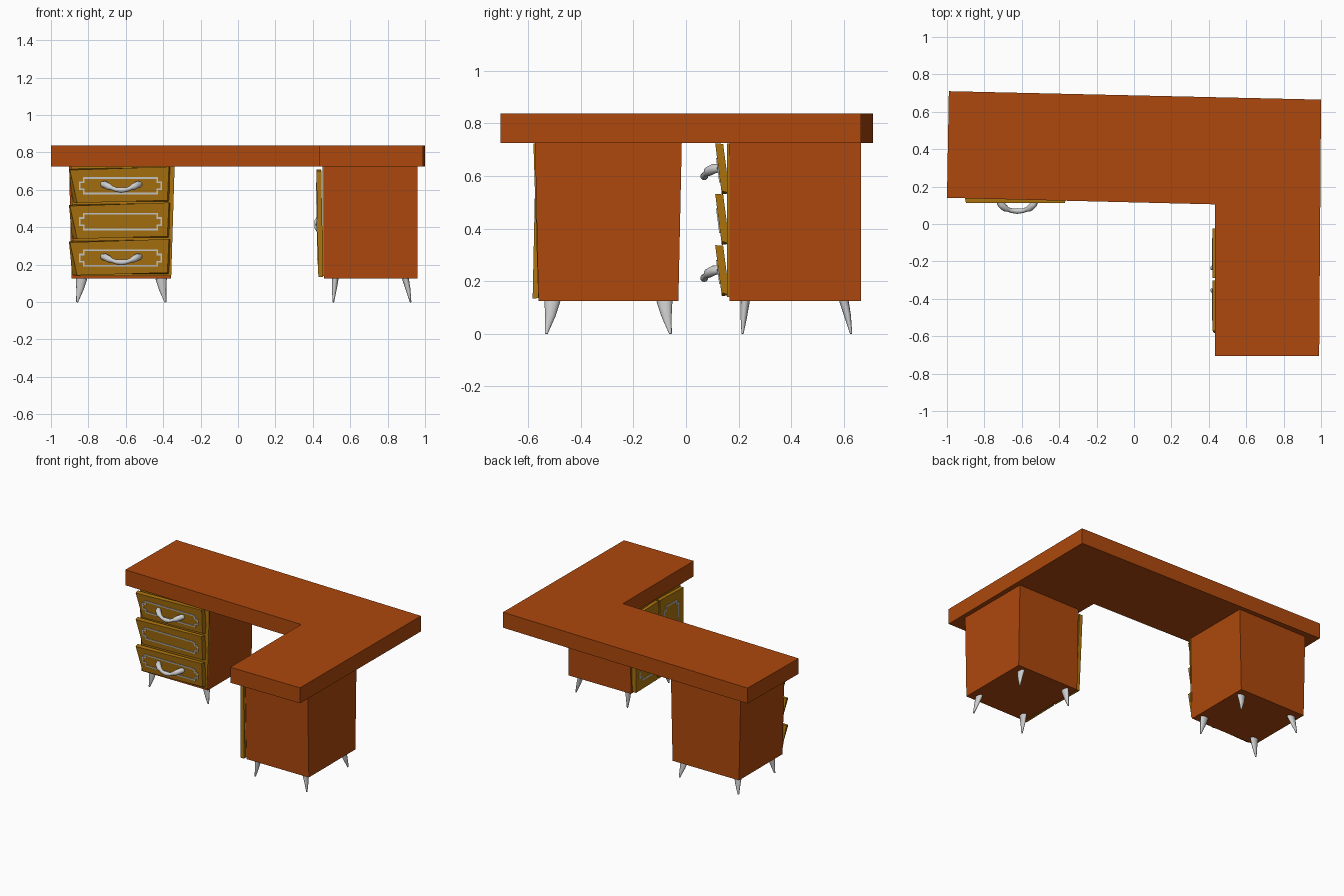
import bpy, bmesh, math
from mathutils import Vector, Matrix

if "Cube" in bpy.data.objects:
    bpy.data.objects.remove(bpy.data.objects["Cube"])


def mat(name, rgb):
    m = bpy.data.materials.new(name)
    m.diffuse_color = (*rgb, 1)
    m.use_nodes = True
    m.node_tree.nodes["Principled BSDF"].inputs["Base Color"].default_value = m.diffuse_color
    return m


ORANGE = mat("orange wood", (0.42, 0.065, 0.004))
YELLOW = mat("ochre wood", (0.42, 0.175, 0.0045))
SILVER = mat("silver metal", (0.62, 0.62, 0.62))


def finish(name, bm, material, xf, smooth=False):
    bmesh.ops.recalc_face_normals(bm, faces=bm.faces[:])
    me = bpy.data.meshes.new(name)
    bm.to_mesh(me)
    bm.free()
    me.materials.append(material)
    for p in me.polygons:
        p.use_smooth = smooth
    ob = bpy.data.objects.new(name, me)
    ob.matrix_world = xf
    bpy.context.collection.objects.link(ob)
    return ob


def loft(name, a, b, material, xf=Matrix(), ring=False):
    """Solid between two matching outlines."""
    bm = bmesh.new()
    va, vb = [bm.verts.new(p) for p in a], [bm.verts.new(p) for p in b]
    n = len(va)
    for i in range(n):
        j = (i + 1) % n
        bm.faces.new((va[i], va[j], vb[j], vb[i]))
    bm.faces.new(va)
    bm.faces.new(vb)
    return finish(name, bm, material, xf)


def tube(name, pts, radii, ref, xf, sides=12):
    """Tapered elliptical tube along a path."""
    bm = bmesh.new()
    pts, ref, rings = [Vector(p) for p in pts], Vector(ref), []
    for i, (p, (ru, rv)) in enumerate(zip(pts, radii)):
        t = (pts[min(i + 1, len(pts) - 1)] - pts[max(i - 1, 0)]).normalized()
        u = t.cross(ref).normalized()
        v = u.cross(t)
        rings.append([bm.verts.new(p + u * ru * math.cos(k * math.tau / sides)
                                   + v * rv * math.sin(k * math.tau / sides))
                      for k in range(sides)])
    for r, s in zip(rings, rings[1:]):
        for k in range(sides):
            m = (k + 1) % sides
            bm.faces.new((r[k], r[m], s[m], s[k]))
    bm.faces.new(rings[0])
    bm.faces.new(rings[-1])
    ob = finish(name, bm, material=SILVER, xf=xf, smooth=True)
    for p in ob.data.polygons:
        p.use_smooth = len(p.vertices) == 4


def inlay(name, place, cx, cz, w, h, n, xf, t=0.009):
    """Thin notched outline; place(x, z, out) maps onto the front panel."""
    outer, inner = [], []
    for sx, sz in ((1, 1), (-1, 1), (-1, -1), (1, -1)):
        corner = [(w, h - n), (w - n, h - n), (w - n, h)]
        if sx * sz < 0:
            corner.reverse()
        for x, z in corner:
            outer.append((cx + sx * x, cz + sz * z))
            inner.append((cx + sx * (x - t), cz + sz * (z - t)))
    bm = bmesh.new()
    loops = [[bm.verts.new(place(x, z, o)) for x, z in pts]
             for pts, o in ((outer, -0.001), (outer, 0.004), (inner, 0.004), (inner, -0.001))]
    for a, b in zip(loops, loops[1:] + loops[:1]):
        for i in range(12):
            j = (i + 1) % 12
            bm.faces.new((a[i], a[j], b[j], b[i]))
    finish(name, bm, SILVER, xf)


def pedestal(side, xf):
    """Cabinet with its front at local y = 0, centred on local x = 0."""
    def rect(y0, y1, x0, x1, z):
        return [(x0, y0, z), (x1, y0, z), (x1, y1, z), (x0, y1, z)]
    loft(side + "_cabinet", rect(0.006, 0.505, -0.266, 0.266, 0.125),
         rect(0.006, 0.505, -0.279, 0.279, 0.73), ORANGE, xf)
    loft(side + "_face_frame", rect(-0.004, 0.006, -0.25, 0.267, 0.14),
         rect(-0.004, 0.006, -0.27, 0.285, 0.724), YELLOW, xf)
    # splayed legs
    for sx in (-1, 1):
        for nm, y0, y1 in (("front", 0.065, 0.055), ("back", 0.44, 0.468)):
            pts = [(sx * 0.213, y0, 0.127), (sx * 0.221, (y0 + y1) / 2, 0.07), (sx * 0.236, y1, 0)]
            tube(f"{side}_{nm}_leg_{'left' if sx < 0 else 'right'}", pts,
                 [(0.031, 0.018), (0.02, 0.013), (0.005, 0.004)], (0, 1, 0), xf)


# L-shaped top
plan = [(-0.99, 0.71), (1.0, 0.665), (0.99, -0.705), (0.432, -0.705), (0.432, 0.105), (-1.0, 0.14)]
loft("desk_top", [(x, y, 0.725) for x, y in plan], [(x, y, 0.837) for x, y in plan], ORANGE)

# left pedestal with three tilted drawers
left = Matrix.Translation((-0.624, 0.16, 0))
pedestal("left", left)
for i, top in enumerate((0.724, 0.532, 0.337)):
    def place(x, z, out, top=top):
        return (x, -0.049 + (top - z) * 0.13 - out, z)
    front = [(-0.275, top - 0.018), (0.255, top), (0.246, top - 0.18), (-0.236, top - 0.194)]
    back = [(-0.28, top - 0.012), (0.26, top - 0.002), (0.256, top - 0.19), (-0.262, top - 0.19)]
    loft(f"drawer_{i + 1}", [place(x, z, 0) for x, z in front],
         [place(x, z, -0.03) for x, z in back], YELLOW, left)
    inlay(f"drawer_inlay_{i + 1}", place, -0.004, top - 0.102, 0.223, 0.046, 0.022, left)
    if i != 1:
        # drooping pull handle
        half = [(0.098, -0.002, 0.016), (0.088, 0.018, 0.014), (0.064, 0.042, 0.002),
                (0.05, 0.048, -0.004), (0.03, 0.056, -0.012)]
        rad = [0.016, 0.019, 0.018, 0.012, 0.012]
        path = [(-x, o, z) for x, o, z in half] + [(0, 0.058, -0.015)] + half[::-1]
        rr = rad + [0.015] + rad[::-1]
        tube(f"drawer_handle_{i + 1}", [place(x, top - 0.11 + z, o) for x, o, z in path],
             [(r, r) for r in rr], (0, 0, 1), left)

# right pedestal, turned to face the seat, with two doors
right = Matrix.Translation((0.455, -0.295, 0)) @ Matrix.Rotation(-math.pi / 2, 4, 'Z')
pedestal("right", right)
for sx, nm in ((-1, "left"), (1, "right")):
    def place(x, z, out):
        return (x, -0.036 + (0.71 - z) * 0.018 - out, z)
    xt, xb = (0.272, 0.252) if sx < 0 else (0.276, 0.288)
    outline = [(sx * 0.006, 0.708), (sx * xt, 0.7), (sx * xb, 0.135), (sx * 0.006, 0.14)]
    loft(f"door_{nm}", [place(x, z, 0) for x, z in outline],
         [place(x, z, -0.026) for x, z in outline], YELLOW, right)
    inlay(f"door_inlay_{nm}", place, sx * 0.135, 0.42, 0.085, 0.22, 0.025, right)
    # small upright pull
    hz = [(0.45, 0.0), (0.435, 0.008), (0.415, 0.01), (0.395, 0.008), (0.38, 0.0)]
    tube(f"door_handle_{nm}", [place(sx * 0.06, z, o) for z, o in hz],
         [(0.006, 0.005), (0.012, 0.007), (0.01, 0.006), (0.012, 0.007), (0.006, 0.005)],
         (0, 1, 0), right)
